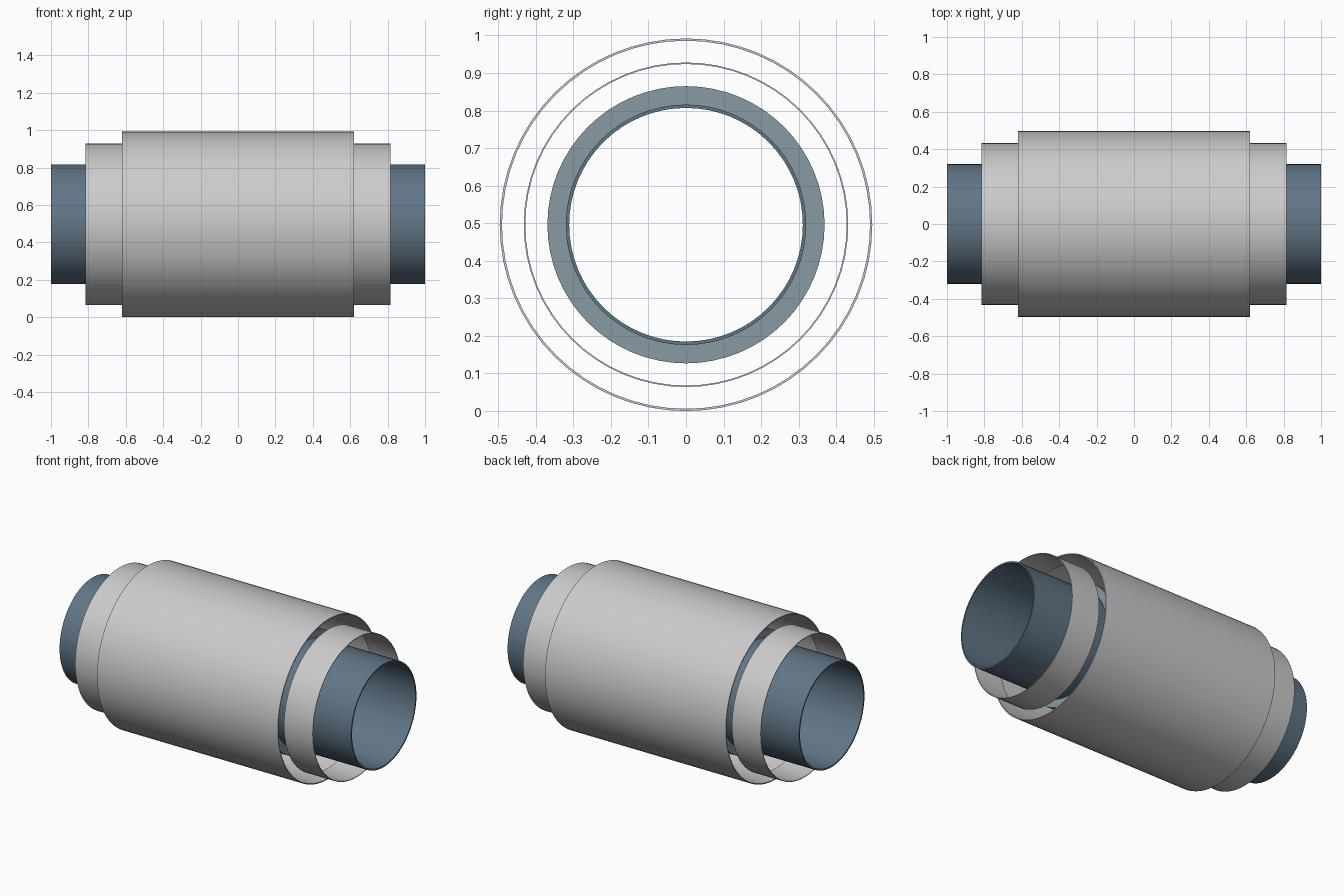
import bpy, bmesh, math

if "Cube" in bpy.data.objects:
    bpy.data.objects.remove(bpy.data.objects["Cube"])

SIDES = 64
AXIS_Z = 0.496  # outer sleeve rests on the ground


def material(name, color):
    m = bpy.data.materials.new(name)
    m.diffuse_color = color
    m.use_nodes = True
    m.node_tree.nodes["Principled BSDF"].inputs["Base Color"].default_value = m.diffuse_color
    return m


def tube(name, x0, x1, r_out, r_in, mat=None):
    """Hollow cylinder along x, made by sweeping a rectangular profile."""
    bm = bmesh.new()
    profile = [(x0, r_in), (x0, r_out), (x1, r_out), (x1, r_in)]
    rings = []
    for i in range(SIDES):
        a = 2 * math.pi * i / SIDES
        rings.append([bm.verts.new((x, r * math.cos(a), r * math.sin(a)))
                      for x, r in profile])
    for i in range(SIDES):
        a, b = rings[i], rings[(i + 1) % SIDES]
        for j in range(4):
            k = (j + 1) % 4
            bm.faces.new((a[j], a[k], b[k], b[j]))
    bmesh.ops.recalc_face_normals(bm, faces=bm.faces)
    mesh = bpy.data.meshes.new(name)
    bm.to_mesh(mesh)
    bm.free()
    obj = bpy.data.objects.new(name, mesh)
    obj.location.z = AXIS_Z
    bpy.context.collection.objects.link(obj)
    if mat:
        mesh.materials.append(mat)
    bpy.ops.object.select_all(action='DESELECT')
    obj.select_set(True)
    bpy.context.view_layer.objects.active = obj
    bpy.ops.object.shade_smooth_by_angle(angle=math.radians(30))
    return obj


blue = material("steel_blue", (0.12, 0.18, 0.24, 1))
pale_blue = material("pale_blue", (0.25, 0.32, 0.37, 1))

# Long inner pipe and the thicker core around its middle
tube("inner_pipe", -1.0, 1.0, 0.32, 0.311, blue)
tube("core", -0.47, 0.47, 0.369, 0.32, pale_blue)

# Thin outer sleeve
tube("outer_sleeve", -0.62, 0.62, 0.496, 0.490)

# Short free-standing collar beyond each end of the sleeve
for side, sign in (("left", -1), ("right", 1)):
    lo, hi = sorted((sign * 0.618, sign * 0.815))
    tube(side + "_collar", lo, hi, 0.432, 0.428)
